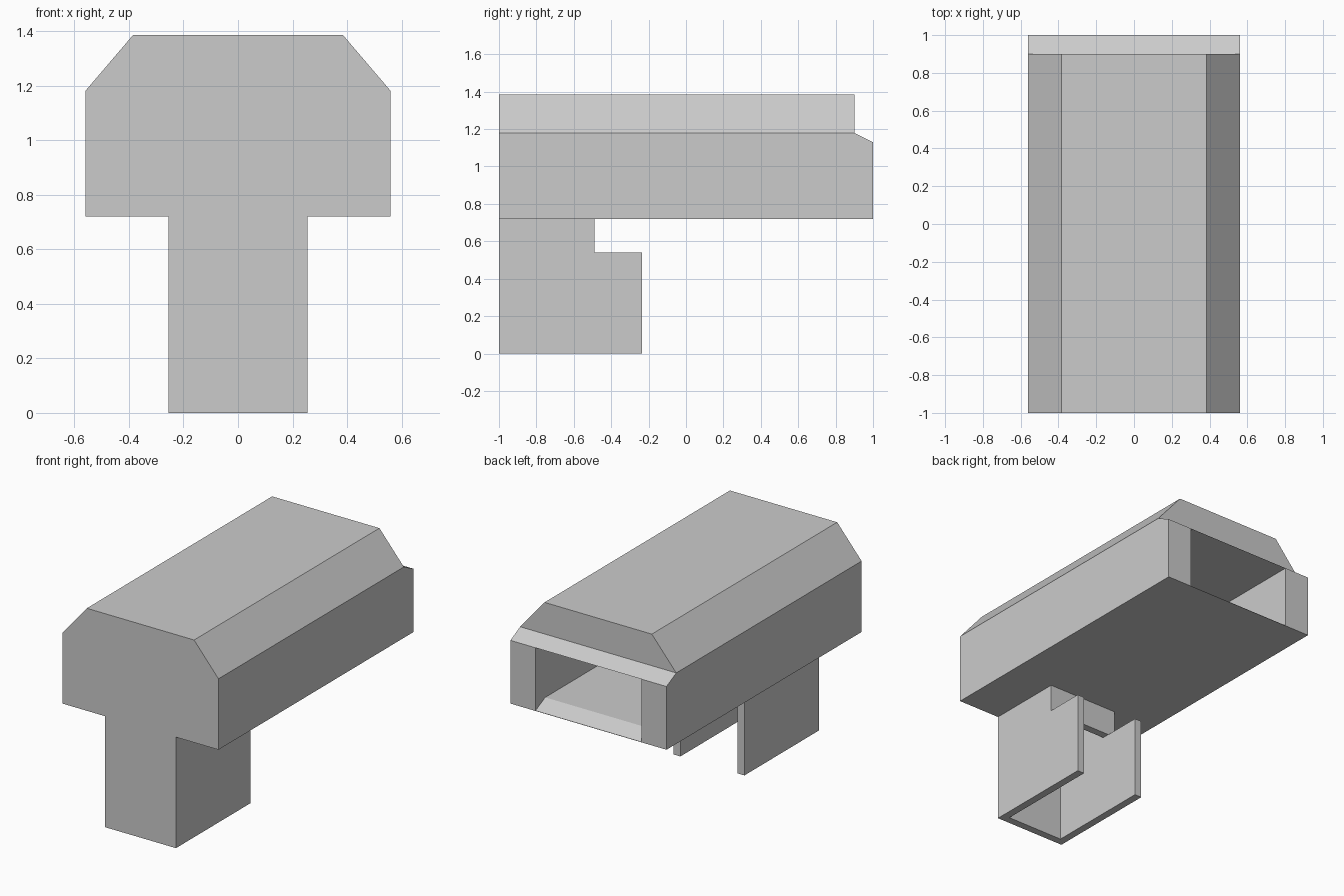
import bpy, bmesh
from mathutils import Vector

if "Cube" in bpy.data.objects:
    bpy.data.objects.remove(bpy.data.objects["Cube"])


def prism(name, profile, start, end, axis):
    """Extrude a closed profile along x (profile is y,z) or y (profile is x,z)."""
    bm = bmesh.new()

    def point(a, b, d):
        return (d, a, b) if axis == 'X' else (a, d, b)

    face = bm.faces.new([bm.verts.new(point(a, b, start)) for a, b in profile])
    moved = bmesh.ops.extrude_face_region(bm, geom=[face], use_keep_orig=True)["geom"]
    offset = Vector(point(0, 0, end - start))
    bmesh.ops.translate(bm, verts=[g for g in moved if isinstance(g, bmesh.types.BMVert)], vec=offset)
    bmesh.ops.recalc_face_normals(bm, faces=bm.faces)
    mesh = bpy.data.meshes.new(name)
    bm.to_mesh(mesh)
    bm.free()
    obj = bpy.data.objects.new(name, mesh)
    bpy.context.collection.objects.link(obj)
    return obj


def cut(target, cutter):
    """Subtract the cutter, then discard it."""
    mod = target.modifiers.new("cut", 'BOOLEAN')
    mod.operation = 'DIFFERENCE'
    mod.solver = 'EXACT'
    mod.object = cutter
    cutter.hide_render = True
    bpy.context.view_layer.objects.active = target
    bpy.ops.object.modifier_apply(modifier=mod.name)
    bpy.data.objects.remove(cutter)


def rect(a0, a1, b0, b1):
    return [(a0, b0), (a1, b0), (a1, b1), (a0, b1)]


# Long housing with chamfered upper edges
half = [(0.56, 0.72), (0.56, 1.18), (0.385, 1.385)]
housing = prism("housing", half + [(-x, z) for x, z in reversed(half)], -1, 1, 'Y')

# Stepped back end: upright roof end and sloping post tops
cut(housing, prism("rear_cutter", [(0.9, 1.6), (0.9, 1.18), (1.1, 1.08), (1.1, 1.6)], -1, 1, 'X'))

# Deep back opening with a sloping sill
cut(housing, prism("opening_cutter", [(-0.9, 0.77), (0.9, 0.77), (1.1, 0.674), (1.1, 1.13), (-0.9, 1.13)],
                   -0.38, 0.38, 'X'))

# Stem side walls, notched at the upper back
wall = prism("stem_side_walls", [(-1, 0), (-0.235, 0), (-0.235, 0.54), (-0.49, 0.54), (-0.49, 0.72), (-1, 0.72)],
             0.205, 0.255, 'X')
wall.modifiers.new("mirror", 'MIRROR').use_mirror_merge = False

# Stem front wall and short upper back wall
prism("stem_front_wall", rect(-1, -0.95, 0, 0.72), -0.205, 0.205, 'X')
prism("stem_back_wall", rect(-0.54, -0.49, 0.54, 0.72), -0.205, 0.205, 'X')
